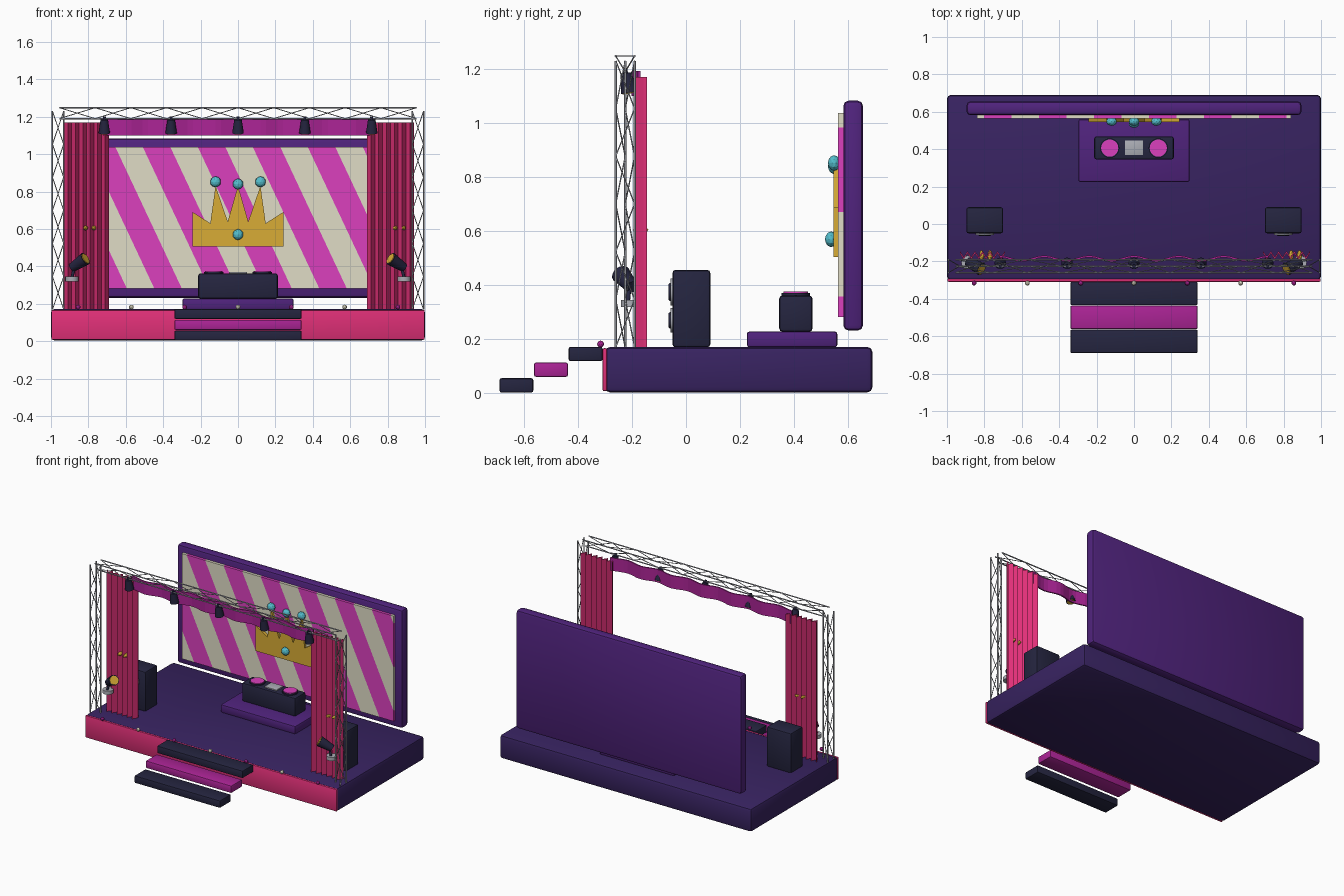
import bpy, bmesh, math
from mathutils import Vector

if "Cube" in bpy.data.objects:
    bpy.data.objects.remove(bpy.data.objects["Cube"])


def material(name, rgb):
    m = bpy.data.materials.new(name)
    lin = [(c / 255 / 12.92 if c < 11 else ((c / 255 + 0.055) / 1.055) ** 2.4) for c in rgb]
    m.diffuse_color = (*lin, 1)
    m.use_nodes = True
    m.node_tree.nodes["Principled BSDF"].inputs["Base Color"].default_value = m.diffuse_color
    return m


FLOOR = material("deep purple", (56, 35, 97))
PURPLE = material("purple", (80, 35, 125))
HOT = material("hot pink", (225, 48, 120))
MAGENTA = material("magenta", (172, 36, 150))
PINK = material("stripe pink", (219, 64, 190))
CREAM = material("cream", (224, 220, 198))
GOLD = material("gold", (216, 172, 54))
TEAL = material("teal", (84, 190, 205))
NAVY = material("navy", (37, 37, 64))
STEEL = material("steel grey", (172, 174, 182))


def finish(name, bm, *mats, smooth=False):
    bmesh.ops.recalc_face_normals(bm, faces=bm.faces[:])
    me = bpy.data.meshes.new(name)
    bm.to_mesh(me)
    bm.free()
    for m in mats:
        me.materials.append(m)
    ob = bpy.data.objects.new(name, me)
    bpy.context.collection.objects.link(ob)
    if smooth:
        bpy.ops.object.select_all(action='DESELECT')
        ob.select_set(True)
        bpy.context.view_layer.objects.active = ob
        bpy.ops.object.shade_smooth_by_angle(angle=math.radians(35))
    return ob


def add_box(bm, x, y, z):
    vs = bmesh.ops.create_cube(bm, size=1)['verts']
    for v in vs:
        for i, (a, b) in enumerate((x, y, z)):
            v.co[i] = a if v.co[i] < 0 else b


def box(name, x, y, z, mat, bevel=0.01):
    bm = bmesh.new()
    add_box(bm, x, y, z)
    if bevel:
        bmesh.ops.bevel(bm, geom=bm.edges[:], offset=bevel, segments=2, profile=0.5, affect='EDGES')
    return finish(name, bm, mat, smooth=True)


def add_rod(bm, a, b, r1, r2=None, seg=6):
    a, b = Vector(a), Vector(b)
    vs = bmesh.ops.create_cone(bm, cap_ends=True, segments=seg, radius1=r1,
                               radius2=r1 if r2 is None else r2, depth=(b - a).length)['verts']
    rot = (b - a).to_track_quat('Z', 'Y')
    for v in vs:
        v.co = rot @ v.co + (a + b) / 2


def rod(name, a, b, mat, r1, r2=None, seg=16):
    bm = bmesh.new()
    add_rod(bm, a, b, r1, r2, seg)
    return finish(name, bm, mat, smooth=True)


def ball(name, c, r, mat, sy=1):
    bm = bmesh.new()
    bmesh.ops.create_icosphere(bm, subdivisions=2, radius=r)
    for v in bm.verts:
        v.co.y *= sy
        v.co += Vector(c)
    return finish(name, bm, mat)


# Stage platform, front fascia and steps
box("stage_platform", (-1, 1), (-0.3, 0.69), (0.003, 0.172), FLOOR, 0.02)
box("stage_fascia", (-0.998, 0.998), (-0.309, -0.292), (0.008, 0.167), HOT, 0.006)
for i, m in enumerate((NAVY, MAGENTA, NAVY)):
    y, z = -0.69 + i * 0.128, 0.003 + i * 0.058
    box("step", (-0.34, 0.34), (y, y + 0.125), (z, z + 0.053), m, 0.007)

# Footlights along the front edge
for i in range(7):
    ball("footlight", (-0.855 + i * 0.285, -0.316, 0.182), 0.013, CREAM if i % 2 else MAGENTA)

# Back wall
box("back_wall", (-0.895, 0.895), (0.582, 0.655), (0.232, 1.083), PURPLE, 0.02)

# Diagonally striped panel, cut along the stripe edges
SLOPE, HALF, START = 0.47, 0.147, 1.155
bm = bmesh.new()
add_box(bm, (-0.84, 0.84), (0.563, 0.586), (0.282, 1.037))
for k in range(-14, 5):
    u = START + k * HALF
    bmesh.ops.bisect_plane(bm, geom=bm.verts[:] + bm.edges[:] + bm.faces[:],
                           plane_co=(u, 0, 0), plane_no=(1, 0, SLOPE))
for f in bm.faces:
    c = f.calc_center_median()
    f.material_index = math.floor((c.x + SLOPE * c.z - START) / HALF) % 2
finish("striped_panel", bm, PINK, CREAM)

# Crown ornament and its gems
right = [(0.055, 0.64), (0.12, 0.83), (0.148, 0.63), (0.242, 0.69), (0.242, 0.505)]
outline = [(0, 0.83)] + right + [(-x, z) for x, z in reversed(right)]
bm = bmesh.new()
face = bm.faces.new([bm.verts.new((x, 0.545, z)) for x, z in outline])
ext = bmesh.ops.extrude_face_region(bm, geom=[face])
for v in ext['geom']:
    if isinstance(v, bmesh.types.BMVert):
        v.co.y = 0.564
finish("crown", bm, GOLD)
for x, y, z in ((-0.12, 0.548, 0.852), (0, 0.548, 0.84), (0.12, 0.548, 0.852), (0, 0.537, 0.57)):
    ball("crown_gem", (x, y, z), 0.029, TEAL, 0.8)

# Mixing desk on its riser
box("desk_riser", (-0.297, 0.297), (0.225, 0.56), (0.17, 0.229), PURPLE, 0.01)
box("desk", (-0.213, 0.213), (0.345, 0.468), (0.228, 0.362), NAVY, 0.012)
box("mixer", (-0.048, 0.048), (0.368, 0.446), (0.358, 0.37), STEEL, 0.002)
for x in (-0.13, 0.13):
    rod("turntable", (x, 0.406, 0.355), (x, 0.406, 0.371), NAVY, 0.052, seg=20)
    rod("record", (x, 0.406, 0.37), (x, 0.406, 0.376), PINK, 0.046, seg=20)

# Speakers
for s in (-1, 1):
    cx = s * 0.798
    box("speaker", (cx - 0.098, cx + 0.098), (-0.05, 0.09), (0.17, 0.457), NAVY, 0.012)
    for z, r in ((0.27, 0.045), (0.375, 0.05)):
        rod("speaker_ring", (cx, -0.045, z), (cx, -0.058, z), STEEL, r)
        rod("speaker_cone", (cx, -0.05, z), (cx, -0.064, z), NAVY, r * 0.8, r * 0.6)


# Pleated cloth: a wavy strip with thickness
def cloth(name, x0, x1, y, amp, waves, z0, z1, mat, steps, thick):
    bm = bmesh.new()
    rows = []
    n = waves * steps
    for i in range(n + 1):
        x = x0 + (x1 - x0) * i / n
        w = y + amp * math.cos(2 * math.pi * i / steps)
        rows.append([bm.verts.new((x, w + dy, z)) for dy, z in
                     ((0, z0), (0, z1), (thick, z1), (thick, z0))])
    for a, b in zip(rows, rows[1:]):
        for j in range(4):
            bm.faces.new((a[j], a[(j + 1) % 4], b[(j + 1) % 4], b[j]))
    bm.faces.new(rows[0])
    bm.faces.new(rows[-1])
    return finish(name, bm, mat)


cloth("left_curtain", -0.93, -0.69, -0.173, 0.016, 6, 0.17, 1.17, HOT, 4, 0.012)
cloth("right_curtain", 0.69, 0.94, -0.173, 0.016, 6, 0.17, 1.17, HOT, 4, 0.012)
cloth("valance", -0.72, 0.72, -0.19, 0.012, 6, 1.1, 1.192, MAGENTA, 8, 0.01)
for x in (-0.815, -0.77, 0.84, 0.885):
    ball("curtain_tie", (x, -0.168, 0.605), 0.013, GOLD, 2.2)


# Triangular truss: three chords plus zigzag bracing
def truss(name, ends, bays, r=0.0045):
    bm = bmesh.new()
    chords = [(Vector(a), Vector(b)) for a, b in ends]
    for a, b in chords:
        add_rod(bm, a, b, r)
    for j in range(3):
        pair = (chords[j], chords[(j + 1) % 3])
        for i in range(bays):
            p, q = pair[i % 2], pair[(i + 1) % 2]
            add_rod(bm, p[0].lerp(p[1], i / bays), q[0].lerp(q[1], (i + 1) / bays), r * 0.55, seg=5)
    return finish(name, bm, STEEL)


truss("top_truss", [((-0.955, y, z), (0.955, y, z))
                    for y, z in ((-0.26, 1.248), (-0.19, 1.248), (-0.225, 1.19))], 10)
for s in (-1, 1):
    truss("truss_tower", [((s * x, y, 0.17), (s * x, y, 1.23))
                          for x, y in ((0.992, -0.26), (0.992, -0.19), (0.932, -0.225))], 6)

# Hanging spotlights
for i in range(5):
    x = (i - 2) * 0.3575
    rod("hanging_spotlight", (x, -0.222, 1.185), (x, -0.21, 1.112), NAVY, 0.02, 0.031)
    rod("hanging_lens", (x, -0.211, 1.118), (x, -0.2095, 1.109), GOLD, 0.025)
    rod("spotlight_hook", (x, -0.225, 1.2), (x, -0.222, 1.18), NAVY, 0.008)

# Side spotlights on round brackets
for s in (-1, 1):
    c = Vector((s * 0.85, -0.222, 0.418))
    d = Vector((s * -0.75, -0.42, 0.5)).normalized()
    rod("side_spotlight", c - d * 0.05, c + d * 0.045, NAVY, 0.024, 0.036)
    rod("side_lens", c + d * 0.04, c + d * 0.049, GOLD, 0.03)
    rod("side_bracket", (s * 0.888, -0.205, 0.32), (s * 0.888, -0.205, 0.346), STEEL, 0.036)
    rod("side_stem", (s * 0.888, -0.215, 0.34), c - d * 0.03, NAVY, 0.008)
